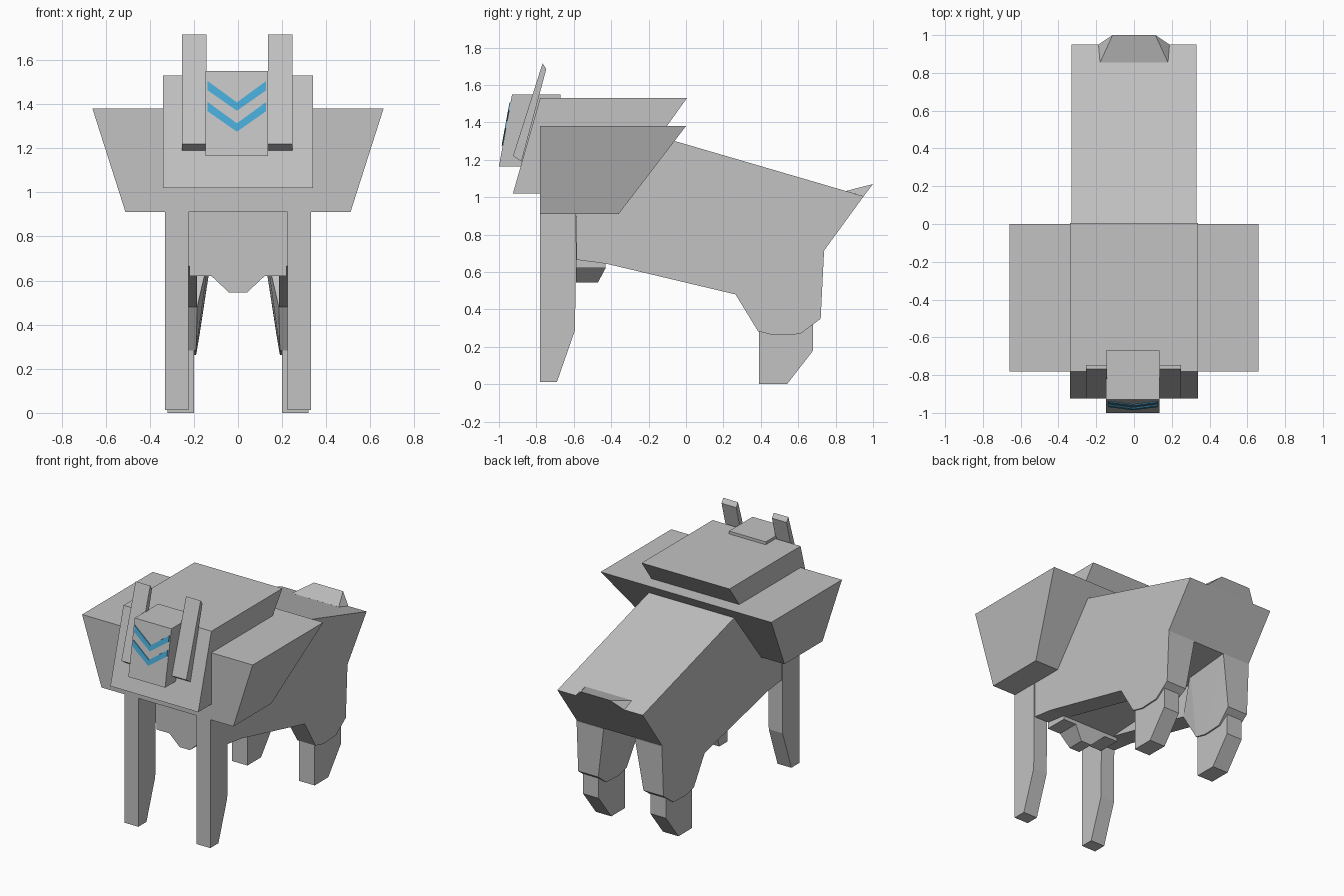
import bpy, bmesh

if "Cube" in bpy.data.objects:
    bpy.data.objects.remove(bpy.data.objects["Cube"])


def material(name, rgb):
    m = bpy.data.materials.new(name)
    m.diffuse_color = (*rgb, 1)
    m.use_nodes = True
    m.node_tree.nodes["Principled BSDF"].inputs["Base Color"].default_value = m.diffuse_color
    return m


GREY = material("stone grey", (0.54, 0.54, 0.54))
BLUE = material("sky blue", (0.065, 0.40, 0.66))


def finish(name, bm, mat):
    bmesh.ops.recalc_face_normals(bm, faces=bm.faces)
    me = bpy.data.meshes.new(name)
    bm.to_mesh(me)
    bm.free()
    me.materials.append(mat)
    ob = bpy.data.objects.new(name, me)
    bpy.context.collection.objects.link(ob)
    return ob


def loft(name, ring_a, ring_b, mat=GREY):
    """Closed solid between two matching rings of points."""
    bm = bmesh.new()
    a = [bm.verts.new(p) for p in ring_a]
    b = [bm.verts.new(p) for p in ring_b]
    bm.faces.new(a)
    bm.faces.new(b)
    for i in range(len(a)):
        j = (i + 1) % len(a)
        bm.faces.new((a[i], a[j], b[j], b[i]))
    return finish(name, bm, mat)


def side_prism(name, x0, x1, profile):
    """Side profile (y, z) extruded across x."""
    return loft(name, [(x0, y, z) for y, z in profile],
                [(x1, y, z) for y, z in profile])


def hull(name, points):
    bm = bmesh.new()
    for p in points:
        bm.verts.new(p)
    res = bmesh.ops.convex_hull(bm, input=bm.verts)
    junk = {v for v in res["geom_interior"] + res["geom_unused"]
            if isinstance(v, bmesh.types.BMVert) and v.is_valid}
    bmesh.ops.delete(bm, geom=list(junk), context='VERTS')
    bmesh.ops.dissolve_limit(bm, angle_limit=0.01, verts=bm.verts, edges=bm.edges)
    return finish(name, bm, GREY)


# Body with sloping back and raked rump
side_prism("torso", -0.33, 0.33, [
    (-0.585, 0.665), (-0.43, 0.645), (0.735, 0.71), (0.95, 1.005),
    (-0.06, 1.30), (-0.585, 1.30)])

# Chest keel between the front legs
chest = [(-0.22, 0.90), (-0.22, 0.62), (-0.12, 0.62), (-0.04, 0.545),
         (0.04, 0.545), (0.12, 0.62), (0.22, 0.62), (0.22, 0.90)]
loft("chest", [(x, -0.587, z) for x, z in chest],
     [(x, -0.47 + max(0, min(z, 0.62) - 0.545) * 0.53, z) for x, z in chest])

# Shoulder block, wide at the top
loft("shoulders",
     [(-0.66, -0.78, 1.38), (0.66, -0.78, 1.38), (0.66, 0.0, 1.38), (-0.66, 0.0, 1.38)],
     [(-0.51, -0.78, 0.91), (0.51, -0.78, 0.91), (0.51, -0.36, 0.91), (-0.51, -0.36, 0.91)])

# Head block with leaning brow
side_prism("head", -0.34, 0.34, [
    (-0.925, 1.02), (-0.78, 1.53), (0.005, 1.53), (-0.36, 1.02)])

# Face plate
side_prism("face", -0.148, 0.136, [
    (-1.0, 1.165), (-0.93, 1.55), (-0.67, 1.55), (-0.67, 1.50), (-0.80, 1.165)])

# Chevron markings laid on the face plate
for name, top in (("upper_chevron", 1.505), ("lower_chevron", 1.41)):
    outline = [(-0.138, top), (-0.005, top - 0.097), (0.128, top),
               (0.128, top - 0.042), (-0.005, top - 0.135), (-0.138, top - 0.042)]

    def face_y(z):
        return -1.0 + (z - 1.165) * 0.07 / 0.385
    loft(name, [(x, face_y(z) - 0.006, z) for x, z in outline],
         [(x, face_y(z) + 0.002, z) for x, z in outline], BLUE)

# Tail stub, flush with the rump
hull("tail", [p for s in (-1, 1) for p in (
    (s * 0.18, 0.855, 1.033), (s * 0.113, 1.0, 1.07), (s * 0.188, 0.95, 1.005),
    (s * 0.18, 0.90, 0.95))])

for side, s in (("left", 1), ("right", -1)):
    # Ears
    side_prism(side + "_ear", s * 0.195 - 0.058 - 0.002, s * 0.195 + 0.055 - 0.002, [
        (-0.925, 1.22), (-0.88, 1.19), (-0.747, 1.685), (-0.767, 1.715)])

    # Front legs
    side_prism(side + "_front_leg", s * 0.225, s * 0.332, [
        (-0.78, 0.012), (-0.69, 0.012), (-0.593, 0.29), (-0.588, 0.95), (-0.78, 0.95)])

    # Flank panel hanging below the belly
    side_prism(side + "_flank", s * 0.185, s * 0.33, [
        (-0.43, 0.645), (0.265, 0.48), (0.50, 0.50), (0.60, 0.72), (-0.40, 0.68)])

    # Thigh, thinning toward the knee
    thigh = [(0.265, 0.48, 0.185), (0.385, 0.283, 0.19), (0.47, 0.262, 0.19),
             (0.61, 0.268, 0.19), (0.72, 0.35, 0.175), (0.738, 0.71, 0.12),
             (0.40, 0.72, 0.13)]
    hull(side + "_thigh", [p for y, z, x in thigh
                           for p in ((s * x, y, z), (s * 0.33, y, z))])

    # Hind feet
    side_prism(side + "_hind_foot", s * 0.2, s * 0.32, [
        (0.39, 0.36), (0.39, 0.0), (0.54, 0.0), (0.68, 0.18), (0.68, 0.36)])
